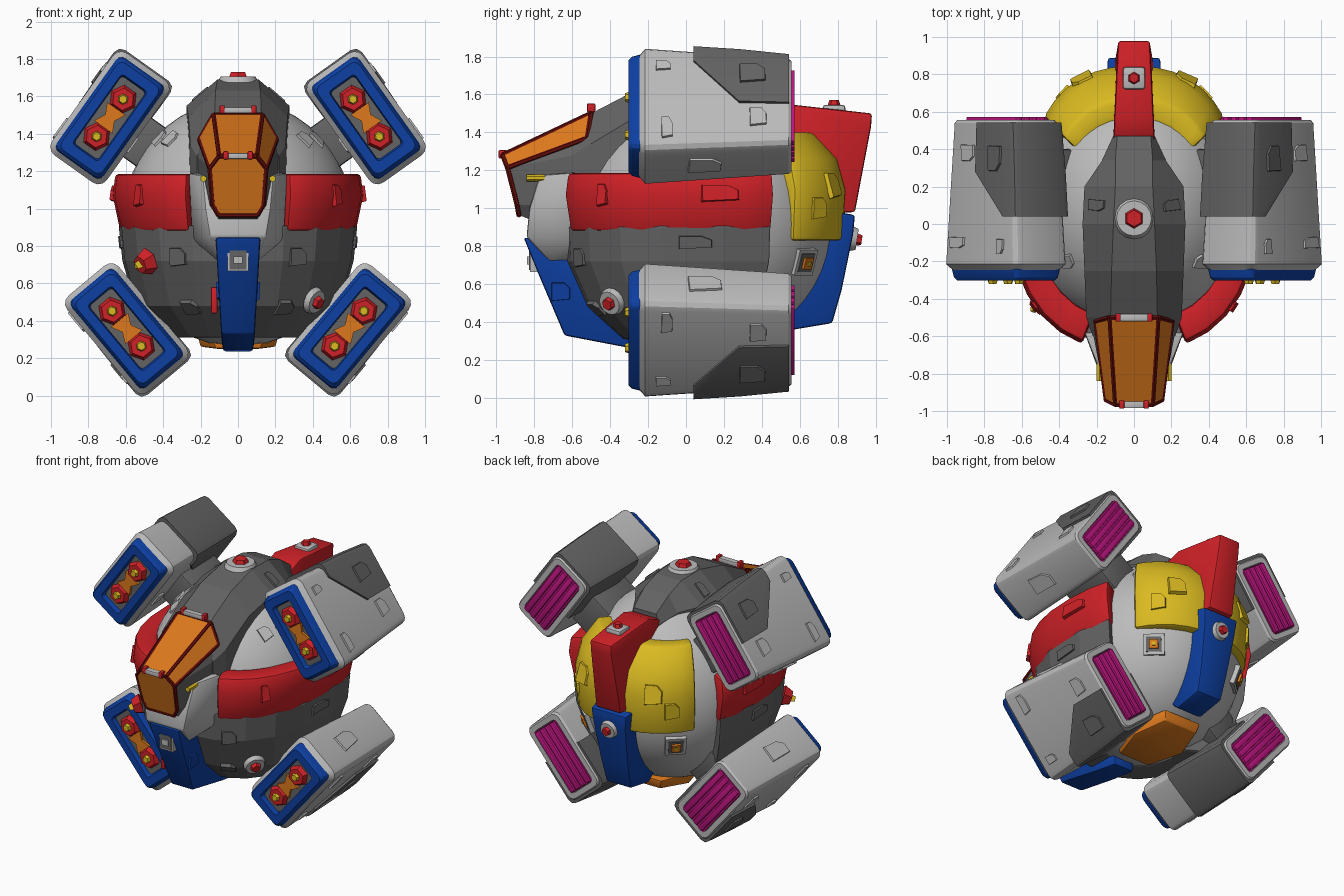
import bpy, bmesh, math
from mathutils import Vector, Matrix
from mathutils.bvhtree import BVHTree

if "Cube" in bpy.data.objects:
    bpy.data.objects.remove(bpy.data.objects["Cube"])

COLORS = {"light_grey": (.50, .50, .50), "dark_grey": (.125, .125, .125), "red": (.62, .015, .02),
          "blue": (.004, .05, .36), "yellow": (.70, .49, .015), "orange": (.72, .19, .012),
          "dark_red": (.12, .004, .003), "magenta": (.52, .008, .22)}
MATS, TREES = {}, {}
for n, c in COLORS.items():
    MATS[n] = bpy.data.materials.new(n)
    MATS[n].diffuse_color = (*c, 1)


def emit(bm, name, mat, M=None, bevel=0, flat=False):
    """Finish a bmesh: place it, soften hard edges, shade by angle."""
    if M:
        bmesh.ops.transform(bm, matrix=M, verts=bm.verts)
    bmesh.ops.recalc_face_normals(bm, faces=bm.faces)
    if bevel:
        es = [e for e in bm.edges if e.is_manifold and e.calc_face_angle(0) > .6]
        bmesh.ops.bevel(bm, geom=es, offset=bevel, segments=2, profile=.5, affect='EDGES', clamp_overlap=True)
    for f in bm.faces:
        f.smooth = not flat
    for e in bm.edges:
        e.smooth = e.calc_face_angle(0) < .5
    me = bpy.data.meshes.new(name)
    TREES[name] = BVHTree.FromBMesh(bm)
    bm.to_mesh(me)
    bm.free()
    me.materials.append(MATS[mat])
    bpy.context.collection.objects.link(bpy.data.objects.new(name, me))


def loft(name, rings, mat, **kw):
    bm = bmesh.new()
    vs = [[bm.verts.new(p) for p in r] for r in rings]
    n = len(vs[0])
    for a, b in zip(vs, vs[1:]):
        for i in range(n):
            bm.faces.new((a[i], a[(i + 1) % n], b[(i + 1) % n], b[i]))
    bm.faces.new(vs[0])
    bm.faces.new(vs[-1])
    emit(bm, name, mat, **kw)


def hull(name, pts, mat, **kw):
    """Convex solid from right-half points, mirrored in x."""
    bm = bmesh.new()
    for x, y, z in pts:
        bm.verts.new((x, y, z))
        bm.verts.new((-x, y, z))
    bmesh.ops.convex_hull(bm, input=bm.verts)
    bmesh.ops.dissolve_limit(bm, angle_limit=.05, verts=bm.verts, edges=bm.edges)
    emit(bm, name, mat, **kw)


def box(name, lo, hi, mat, **kw):
    ring = lambda y: [(lo[0], y, lo[2]), (hi[0], y, lo[2]), (hi[0], y, hi[2]), (lo[0], y, hi[2])]
    loft(name, [ring(lo[1]), ring(hi[1])], mat, **kw)


def fin(name, prof, mat):
    """Side profile of (y, z, half width) points, extruded across x."""
    loft(name, [[(s * w, y, z) for y, z, w in prof] for s in (-1, 1)], mat, bevel=.014)


def cone(name, r1, r2, h, sides, mat, M):
    bm = bmesh.new()
    bmesh.ops.create_cone(bm, cap_ends=True, segments=sides, radius1=r1, radius2=r2, depth=h,
                          matrix=Matrix.Translation((0, 0, h / 2)))
    emit(bm, name, mat, M=M)


def frame(p, n, spin=0):
    return Matrix.Translation(p) @ Vector(n).to_track_quat('Z', 'Y').to_matrix().to_4x4() @ Matrix.Rotation(spin, 4, 'Z')


def hit(target, origin, direction):
    p, n, _, _ = TREES[target].ray_cast(Vector(origin), Vector(direction))
    if p is not None and n.dot(Vector(direction)) > 0:
        n = -n
    return p, n


def panel(target, origin, direction, w, h, mat, spin=0):
    """Small raised hatch with one cut corner, laid on a surface."""
    p, n = hit(target, origin, direction)
    if p is None:
        return
    shape = [(-w, -h), (w, -h * .8), (w, h * .4), (w * .4, h), (-w, h)]
    loft(target + "_hatch", [[(x, y, -.012) for x, y in shape], [(x * .93, y * .93, .012) for x, y in shape]],
         mat, M=frame(p, n, spin))


def button(p, n, r):
    M = frame(p, n)
    cone("lamp_base", r, r * .85, .03, 16, "light_grey", M)
    cone("lamp", r * .6, r * .4, .055, 6, "red", M)


def bar(name, p, q, r, mat):
    p, q = Vector(p), Vector(q)
    cone(name, r, r, (q - p).length, 6, mat, frame(p, q - p))


CY = .1


def shell(name, rows, a0, a1, n, inner, mat, **kw):
    """Curved armour; rows are (z, x radius, y radius), swept through an azimuth range."""
    def pt(a, z, rx, ry):
        c, s = math.cos(a), math.sin(a)
        f = lambda t: math.copysign(abs(t) ** (2 / 2.35), t)
        return (rx * f(c), CY + ry * f(s), z)
    rings = []
    for i in range(n + 1):
        a = math.radians(a0 + (a1 - a0) * i / n)
        rings.append([pt(a, *r) for r in rows] + [pt(a, z, x * inner, y * inner) for z, x, y in reversed(rows)])
    loft(name, rings, mat, **kw)


# round hull and its armour
bm = bmesh.new()
bmesh.ops.create_uvsphere(bm, u_segments=40, v_segments=24, radius=1)
emit(bm, "body", "light_grey", M=Matrix.Translation((0, CY, .92)) @ Matrix.Diagonal((.62, .68, .66, 1)))
shell("lower_armour", [(.91, .64, .75), (.72, .62, .74), (.48, .55, .63), (.31, .38, .44)], 24, -204, 12, .6,
      "dark_grey", bevel=.012, flat=True)
RED = [(1.185, .655, .77), (1.07, .67, .785), (.88, .63, .755)]
shell("side_armour_right", RED, 24, -69, 8, .8, "red", bevel=.018)
shell("side_armour_left", RED, 156, 249, 8, .8, "red", bevel=.018)
shell("rear_collar", [(.83, .56, .73), (1.1, .575, .745), (1.26, .54, .70), (1.4, .45, .57)], 36, 144, 12, .8,
      "yellow", bevel=.02)
hull("belly_plate", [(.12, 0, .25), (.2, .25, .26), (.13, .48, .29), (.14, 0, .31), (.22, .25, .34), (.15, .5, .36)],
     "orange", bevel=.012)

# faceted spine with half sections (y, top width, top z, side width, side z)
spine = [(-.6, .12, 1.43, .22, 1.28), (-.5, .125, 1.5, .255, 1.34), (-.25, .12, 1.63, .265, 1.49),
         (0, .11, 1.69, .275, 1.55), (.2, .1, 1.68, .265, 1.54), (.34, .1, 1.63, .17, 1.52), (.47, .09, 1.54, .11, 1.47)]
loft("spine", [[(-w, y, 1.15), (-w, y, wz), (-c, y, cz), (c, y, cz), (w, y, wz), (w, y, 1.15)]
               for y, c, cz, w, wz in spine], "dark_grey", flat=True)
button((0, .03, 1.675), (0, 0, 1), .11)

# nose: dark core, light cheeks, glazed canopy
A1, A2, B1 = (.13, -.5, 1.5), (.205, -.52, 1.37), (.10, -.965, 1.28)
B2, C1, C2 = (.15, -.94, 1.215), (.135, -.89, 1.02), (.105, -.88, .965)
hull("nose_core", [A1, A2, B1, B2, C1, C2, (.24, -.48, 1.3), (.22, -.5, 1.0), (.1, -.6, .85)], "dark_grey", flat=True)
hull("nose_cheeks", [(.265, -.58, 1.19), (.19, -.77, 1.175), (.25, -.58, .84), (.11, -.72, .72), (.15, -.84, .85),
                     (.175, -.825, 1.0), (.1, -.6, .72)], "light_grey", bevel=.012)
flip = lambda p: (-p[0], p[1], p[2])
panes = [[A1, B1, flip(B1), flip(A1)], [A1, A2, B2, B1], [flip(p) for p in (A1, A2, B2, B1)],
         [B1, B2, C1, C2, flip(C2), flip(C1), flip(B2), flip(B1)]]
mid = Vector((0, -.6, 1.15))
for pane in panes:
    c = sum((Vector(p) for p in pane), Vector()) / len(pane)
    n = (Vector(pane[1]) - Vector(pane[0])).cross(Vector(pane[2]) - Vector(pane[1])).normalized()
    n *= .008 if n.dot(c - mid) > 0 else -.008
    loft("canopy_glass", [[Vector(p) - n for p in pane], [Vector(p) + n for p in pane]], "orange", flat=True)
for p, q in [(A1, A2), (A1, B1), (A2, B2), (B1, B2), (B2, C1), (C1, C2)]:
    bar("canopy_frame", p, q, .014, "dark_red")
    bar("canopy_frame", flip(p), flip(q), .014, "dark_red")
for p in (A1, B1, C2):
    bar("canopy_frame", p, flip(p), .014, "dark_red")
# crossing bar of the windscreen
bar("windscreen_bar", (.13, -.925, 1.17), (-.13, -.925, 1.17), .009, "dark_red")
for y, z, w in ((-.5, 1.53, .075), (-.965, 1.285, .055)):
    box("grab_bar", (-w, y - .02, z - .02), (w, y + .02, z + .012), "light_grey", bevel=.006)
    for s in (-1, 1):
        box("grab_bar_end", (s * (w + .01) - .014, y - .022, z - .022), (s * (w + .01) + .014, y + .022, z + .022),
            "red", bevel=.006)
for s in (-1, 1):
    bar("nose_gun", (s * .185, -.7, 1.16), (s * .185, -.84, 1.16), .018, "yellow")

# centre-line fins
fin("tail_fin", [(.44, 1.5, .11), (.57, 1.545, .105), (.98, 1.5, .085), (.975, 1.43, .085), (.89, .98, .1), (.6, .97, .11)], "red")
fin("rear_keel", [(.5, .95, .15), (.8, .98, .15), (.89, .965, .14), (.88, .86, .13), (.82, .57, .11), (.77, .395, .1),
                  (.56, .36, .1), (.4, .5, .1)], "blue")
fin("front_keel", [(-.855, .845, .12), (-.6, .845, .12), (-.3, .6, .1), (-.1, .35, .08), (-.1, .235, .08),
                   (-.3, .265, .085), (-.64, .33, .09), (-.78, .66, .11)], "blue")
box("tail_light_base", (-.06, .72, 1.5), (.06, .84, 1.545), "light_grey", bevel=.015)
cone("tail_light", .035, .025, .03, 6, "red", frame((0, .78, 1.54), (0, 0, 1)))
button((0, .872, .84), (0, 1, -.15), .065)
for name, w, h, d, mat in (("sensor_rim", .055, .06, 0, "light_grey"), ("sensor_well", .045, .05, .006, "dark_grey"),
                           ("sensor_core", .025, .02, .016, "light_grey")):
    box(name, (-w, -.822 - d, .725 - h), (w, -.77, .725 + h), mat)

# hull lamps, rear windows
p, n = hit("lower_armour", (-.48, -2, .72), (0, 1, 0))
cone("hull_lamp", .075, .05, .06, 6, "red", frame(p, n))
cone("hull_lamp_tip", .04, .02, .09, 3, "yellow", frame(p, n))
p, n = hit("lower_armour", (.40, -2, .51), (0, 1, 0))
button(p, n, .075)
box("hull_tab", (-.145, -.68, .44), (-.11, -.5, .58), "red", bevel=.008)
for s in (-1, 1):
    p, n = hit("body", (s * 2, .62, .72), (-s, 0, 0))
    M = frame(p, n)
    for name, w, z, mat in (("window_frame", .07, .02, "light_grey"), ("window", .05, .025, "dark_grey"),
                            ("window_core", .03, .04, "orange"), ("window_light", .012, .046, "yellow")):
        box(name, (-w, -w, -.04), (w, w, z), mat, M=M)


def rrect(a, b, r, y):
    pts = []
    for k, (sx, sz) in enumerate(((1, 1), (-1, 1), (-1, -1), (1, -1))):
        for i in range(4):
            t = math.pi / 2 * (k + i / 3)
            pts.append((sx * (a - r) + r * math.cos(t), y, sz * (b - r) + r * math.sin(t)))
    return pts


def cap_ring(y, u0, u1, v):
    r, k = .045, .013
    return [(u0, y, -v), (u1 - r, y, -v), (u1 - k, y, -v + k), (u1, y, -v + r),
            (u1, y, v - r), (u1 - k, y, v - k), (u1 - r, y, v), (u0, y, v)]


# four engine pods, local x = long axis toward capped end, local z = outward
for s in (-1, 1):
    for tag, (cx, cz), (ux, uz), (vx, vz) in (("upper", (.685, 1.485), (-.58, .815), (.815, .58)),
                                              ("lower", (.595, .358), (-.64, -.768), (.768, -.64))):
        M = Matrix(((s * ux, 0, s * vx, s * cx), (0, 1, 0, 0), (uz, 0, vz, cz), (0, 0, 0, 1)))
        name = tag + ("_right" if s > 0 else "_left") + "_pod"
        loft(name, [rrect(*r) for r in ((.305, .15, .05, -.25), (.335, .18, .055, -.215), (.285, .157, .05, .54),
                                        (.275, .147, .045, .555), (.24, .112, .03, .555), (.235, .108, .03, .53))],
             "light_grey", M=M)
        loft(name + "_cap", [cap_ring(.04, .23, .343, .186), cap_ring(.28, -.03, .328, .181),
                             cap_ring(.543, -.03, .302, .172)], "dark_grey", M=M)
        box(name + "_strut", (-.13, .02, -.42), (.13, .4, -.15), "dark_grey", M=M, bevel=.015)
        box(name + "_vent", (-.235, .5, -.107), (.235, .556, .107), "magenta", M=M)
        for i in range(4):
            v = -.078 + .052 * i
            box(name + "_vent_rib", (-.23, .53, v - .019), (.23, .573, v + .019), "magenta", M=M, bevel=.006)
        loft(name + "_bezel", [rrect(*r) for r in ((.31, .155, .04, -.235), (.30, .147, .04, -.285), (.285, .135, .035, -.302),
                                                   (.23, .085, .02, -.302), (.22, .078, .02, -.262))], "blue", M=M)
        box(name + "_well", (-.222, -.267, -.08), (.222, -.25, .08), "dark_grey", M=M)
        loft(name + "_link", [[(x, y, z) for x, z in ((-.06, -.06), (0, -.03), (.06, -.06), (.06, .06), (0, .03), (-.06, .06))]
                              for y in (-.26, -.285)], "orange", M=M)
        for u in (-.122, .122):
            L = M @ Matrix.Translation((u, -.26, 0)) @ Matrix.Rotation(math.pi / 2, 4, 'X')
            cone(name + "_nozzle", .08, .06, .04, 6, "red", L)
            cone(name + "_nozzle_tip", .042, .022, .062, 6, "yellow", L)
        # hatches on each pod
        R = M.to_3x3()
        for t, u, y, side, w, h, mat in ((name, -.2, -.1, 1, .03, .07, "light_grey"), (name, -.12, .38, 1, .045, .06, "light_grey"),
                                         (name + "_cap", .15, .35, 1, .07, .06, "dark_grey"), (name, .2, -.12, 1, .04, .03, "light_grey"),
                                         (name, -.05, -.1, -1, .05, .05, "light_grey")):
            panel(t, M @ Vector((u, y, side)), R @ Vector((0, 0, -side)), w, h, mat)
        panel(name, M @ Vector((-1, .1, 0)), R @ Vector((1, 0, 0)), .09, .06, "light_grey")
    # hatches on the hull armour
    side = "side_armour_right" if s > 0 else "side_armour_left"
    for t, y, z, w, h, mat in ((side, .18, 1.08, .1, .045, "red"), (side, -.44, 1.07, .03, .06, "red"),
                               ("lower_armour", .05, .82, .09, .035, "dark_grey"), ("rear_collar", .7, 1.0, .05, .06, "yellow")):
        panel(t, (s * 2, y, z), (-s, 0, 0), w, h, mat)
    for x, z in ((.32, .74), (.25, .47)):
        panel("lower_armour", (s * x, -2, z), (0, 1, 0), .05, .05, "dark_grey")
    for x, y in ((.36, -.2), (.36, .5), (.42, -.08)):
        panel("body", (s * x, y, 3), (0, 0, -1), .04, .05, "light_grey", .4 * s)
    panel("rear_collar", (s * .28, 3, 1.12), (0, -1, 0), .06, .07, "yellow")
    panel("spine", (s * .2, .1, 3), (0, 0, -1), .03, .06, "dark_grey")
    panel("front_keel", (s * 2, -.66, .56), (-s, 0, 0), .05, .05, "blue")

for m in bpy.data.materials:
    if m.users and not m.is_grease_pencil:
        m.use_nodes = True
        m.node_tree.nodes["Principled BSDF"].inputs["Base Color"].default_value = m.diffuse_color
